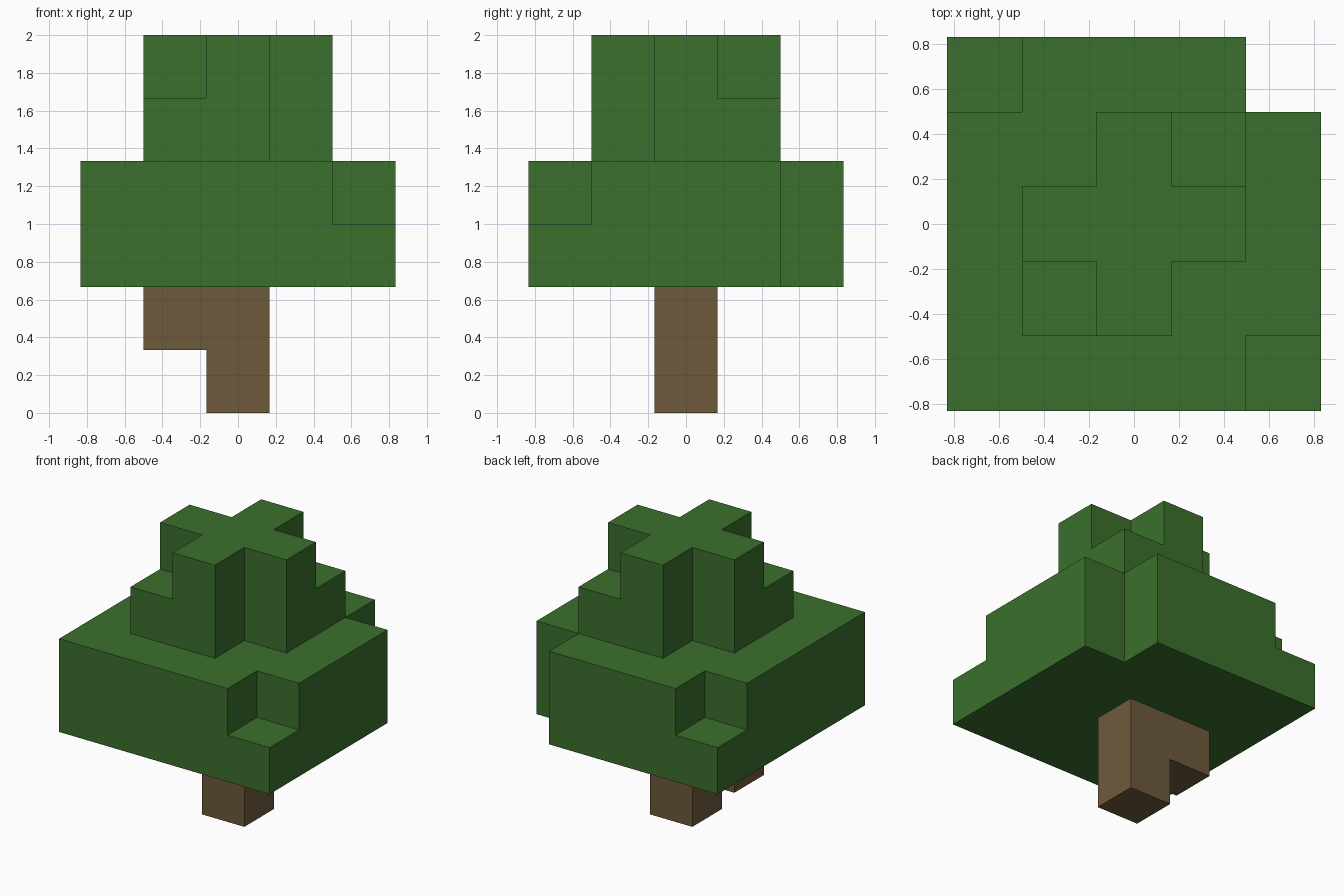
import bpy
import bmesh
from mathutils import Vector

U = 1 / 3  # edge of one block

if "Cube" in bpy.data.objects:
    bpy.data.objects.remove(bpy.data.objects["Cube"], do_unlink=True)


def material(name, rgb):
    mat = bpy.data.materials.new(name)
    mat.use_nodes = True
    mat.diffuse_color = (*rgb, 1)
    mat.node_tree.nodes["Principled BSDF"].inputs["Base Color"].default_value = (*rgb, 1)
    return mat


def block(radius, level):
    """Square layer of block cells centred on the trunk axis."""
    span = range(-radius, radius + 1)
    return {(x, y, level) for x in span for y in span}


def build(name, cells, mat):
    """Skin a set of block cells with one closed shell of flat faces."""
    bm = bmesh.new()
    for cell in cells:
        for axis in range(3):
            for sign in (-1, 1):
                n = Vector((0, 0, 0))
                n[axis] = sign
                if tuple(int(c + d) for c, d in zip(cell, n)) in cells:
                    continue
                a = Vector((0, 0, 0))
                a[(axis + 1) % 3] = 1
                b = n.cross(a)
                mid = Vector(cell) + Vector((0, 0, 0.5)) + n / 2
                corners = [mid + (a * i + b * j) / 2
                           for i, j in ((-1, -1), (1, -1), (1, 1), (-1, 1))]
                bm.faces.new([bm.verts.new(c * U) for c in corners])
    bmesh.ops.remove_doubles(bm, verts=bm.verts, dist=0.001)
    # Merge coplanar squares into large flat faces
    bmesh.ops.dissolve_limit(bm, angle_limit=0.01, verts=bm.verts, edges=bm.edges)
    mesh = bpy.data.meshes.new(name)
    bm.to_mesh(mesh)
    bm.free()
    mesh.materials.append(mat)
    obj = bpy.data.objects.new(name, mesh)
    bpy.context.collection.objects.link(obj)


leaf_green = material("leaf green", (0.044, 0.162, 0.026))
bark_brown = material("bark brown", (0.153, 0.102, 0.045))

# Trunk with a side branch under the canopy
build("trunk", {(0, 0, 0), (0, 0, 1), (-1, 0, 1)}, bark_brown)

# Canopy: wide lower tier, narrow upper tier
canopy = block(2, 2) | block(2, 3) | block(1, 4) | block(1, 5)
# Lower tier: one corner missing, two corners notched on top
canopy -= {(2, 2, 2), (2, 2, 3), (2, -2, 3), (-2, 2, 3)}
# Upper tier: two corners missing, cross-shaped top
canopy -= {(x, -x, 4) for x in (-1, 1)}
canopy -= {(x, y, 5) for x in (-1, 1) for y in (-1, 1)}
build("canopy", canopy, leaf_green)
